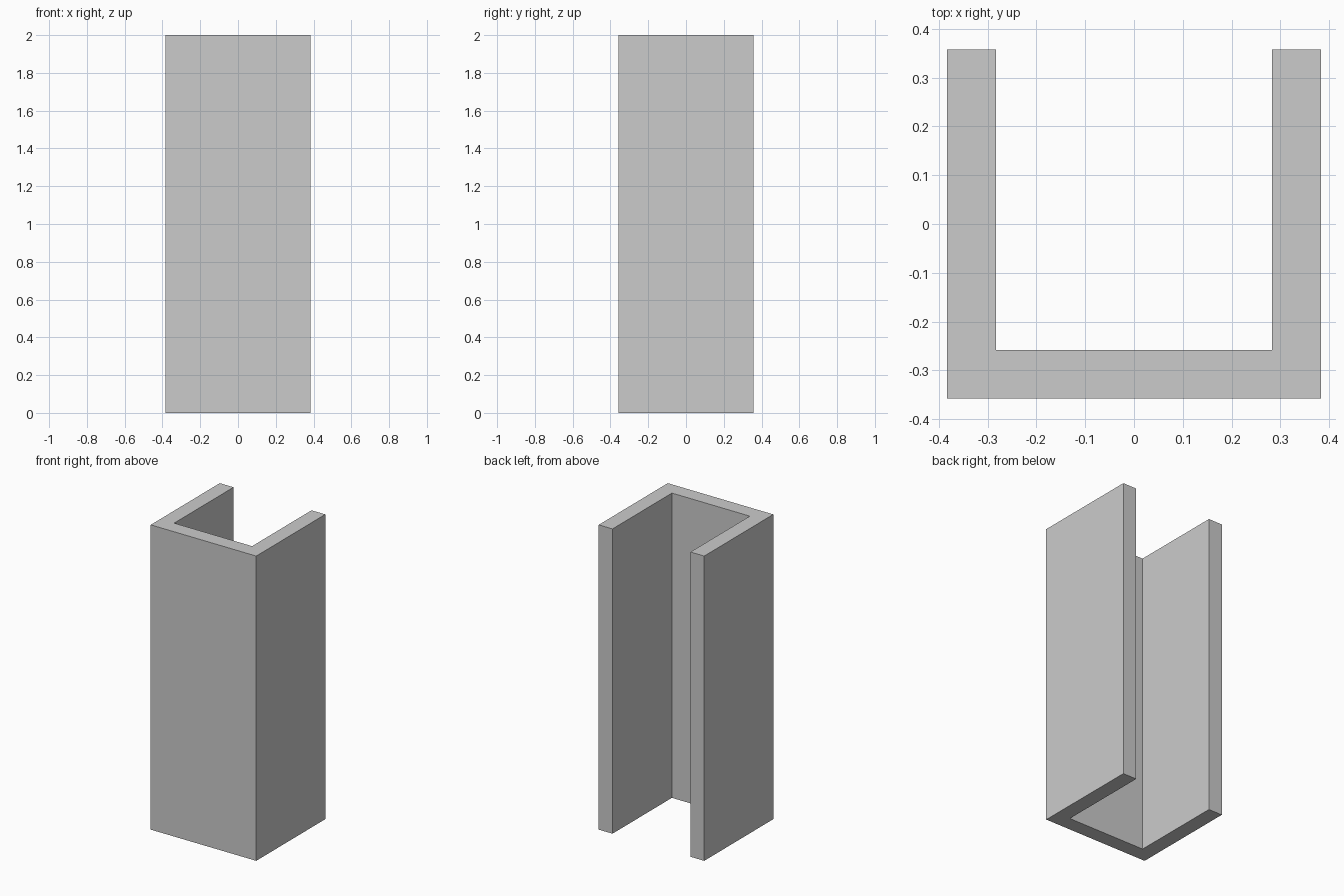
import bpy
import bmesh

if "Cube" in bpy.data.objects:
    bpy.data.objects.remove(bpy.data.objects["Cube"])

HALF_X, HALF_Y, WALL, HEIGHT = 0.383, 0.358, 0.1, 2.0

# U-shaped cross-section, open toward +y
inner_x, inner_y = HALF_X - WALL, -HALF_Y + WALL
right_half = [(HALF_X, -HALF_Y), (HALF_X, HALF_Y), (inner_x, HALF_Y), (inner_x, inner_y)]
profile = right_half + [(-x, y) for x, y in reversed(right_half)]

# Extrude the profile upward into a channel
bm = bmesh.new()
base = bm.faces.new([bm.verts.new((x, y, 0)) for x, y in profile])
extruded = bmesh.ops.extrude_face_region(bm, geom=[base], use_keep_orig=True)
top_verts = [v for v in extruded["geom"] if isinstance(v, bmesh.types.BMVert)]
bmesh.ops.translate(bm, verts=top_verts, vec=(0, 0, HEIGHT))
bmesh.ops.recalc_face_normals(bm, faces=bm.faces)

mesh = bpy.data.meshes.new("u_channel")
bm.to_mesh(mesh)
bm.free()
channel = bpy.data.objects.new("u_channel", mesh)
bpy.context.collection.objects.link(channel)
